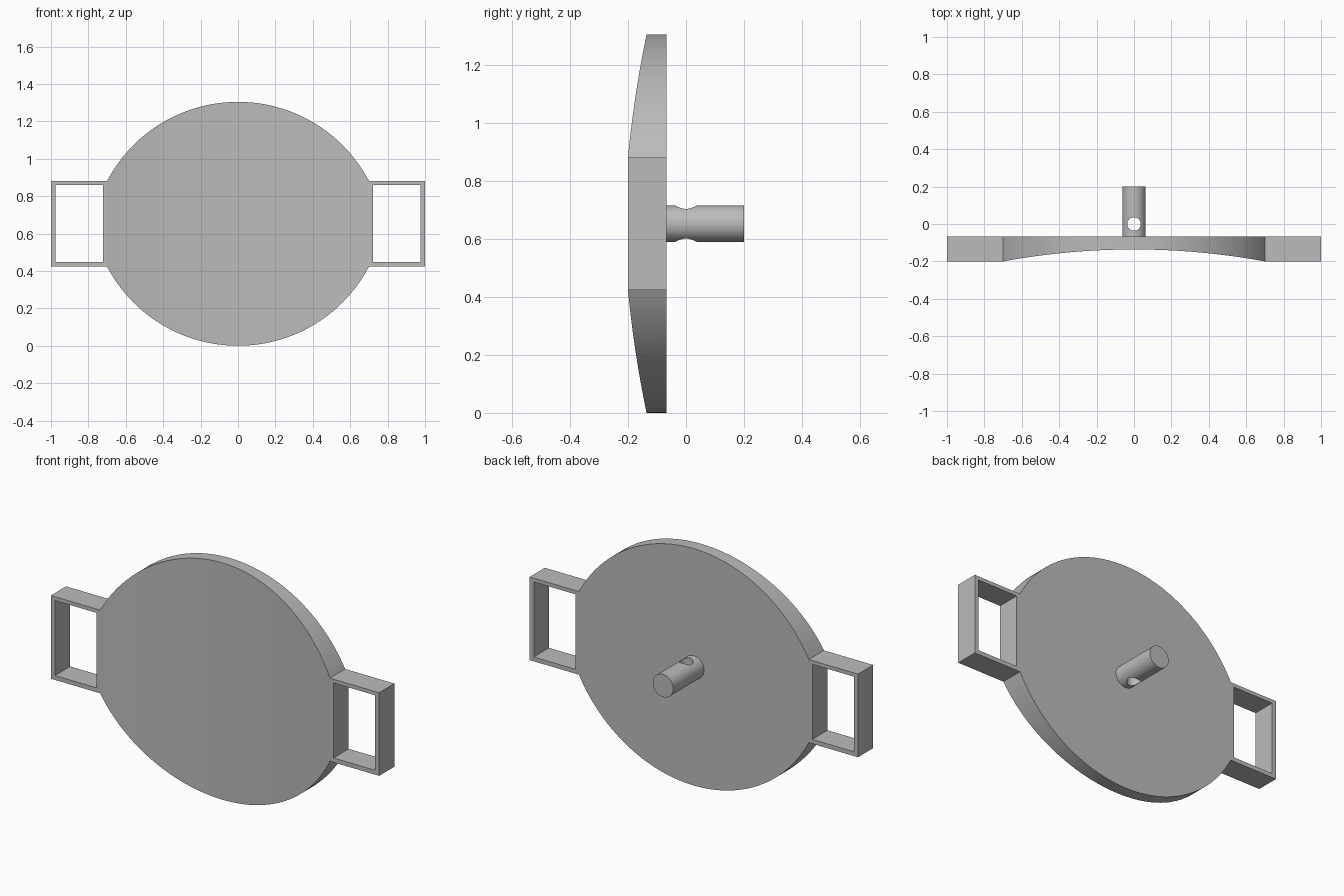
import bpy
import bmesh
import math
from mathutils import Matrix, Vector

if "Cube" in bpy.data.objects:
    bpy.data.objects.remove(bpy.data.objects["Cube"])

MID_Z = 0.652            # height of the plate's centre
BACK_Y = -0.068          # flat back of the plate
EDGE_X, EDGE_H = 0.70, 0.229
TOP_H = 0.652
RIM_R = (EDGE_X ** 2 + TOP_H ** 2 - EDGE_H ** 2 + EDGE_H ** 2 * 2
         - 2 * TOP_H * EDGE_H) / (2 * (TOP_H - EDGE_H))
FACE_SAG = 0.064         # how far the front dishes in at the middle
FRONT_Y = -0.20

grey = bpy.data.materials.new("plain grey")
grey.use_nodes = True
grey.diffuse_color = (0.5, 0.5, 0.5, 1)
grey.node_tree.nodes["Principled BSDF"].inputs["Base Color"].default_value = (0.5, 0.5, 0.5, 1)


def make_object(name, bm):
    bmesh.ops.recalc_face_normals(bm, faces=bm.faces)
    mesh = bpy.data.meshes.new(name)
    bm.to_mesh(mesh)
    bm.free()
    mesh.materials.append(grey)
    obj = bpy.data.objects.new(name, mesh)
    bpy.context.collection.objects.link(obj)
    return obj


def make_box(name, low, high):
    low, high = Vector(low), Vector(high)
    bm = bmesh.new()
    bmesh.ops.create_cube(bm, size=1, matrix=Matrix.Translation((low + high) / 2)
                          @ Matrix.Diagonal((*(high - low), 1)))
    return make_object(name, bm)


def make_rod(name, radius, length, matrix):
    bm = bmesh.new()
    bmesh.ops.create_cone(bm, cap_ends=True, segments=64, radius1=radius,
                          radius2=radius, depth=length, matrix=matrix)
    return make_object(name, bm)


def cut(obj, cutter):
    mod = obj.modifiers.new("cut", 'BOOLEAN')
    mod.operation, mod.solver, mod.object = 'DIFFERENCE', 'EXACT', cutter
    select(obj)
    bpy.ops.object.modifier_apply(modifier=mod.name)
    bpy.data.objects.remove(cutter)


def select(obj):
    bpy.ops.object.select_all(action='DESELECT')
    obj.select_set(True)
    bpy.context.view_layer.objects.active = obj


def smooth(obj):
    select(obj)
    bpy.ops.object.shade_smooth_by_angle(angle=math.radians(25))


# Plate with side lugs: cross-sections lofted along x
def section(x):
    if abs(x) > EDGE_X + 1e-6:
        return EDGE_H, FRONT_Y
    half = math.sqrt(RIM_R ** 2 - x * x) - (RIM_R - TOP_H)
    return half, FRONT_Y + FACE_SAG * (1 - (x / EDGE_X) ** 2)


STEPS = 64
stations = [-1.0] + [EDGE_X * math.sin(math.pi / 2 * (2 * i / STEPS - 1))
                     for i in range(STEPS + 1)] + [1.0]
bm = bmesh.new()
rings = []
for x in stations:
    half, front = section(x)
    rings.append([bm.verts.new((x, y, MID_Z + z)) for y, z in
                  ((front, -half), (BACK_Y, -half), (BACK_Y, half), (front, half))])
for a, b in zip(rings, rings[1:]):
    for i in range(4):
        j = (i + 1) % 4
        bm.faces.new((a[i], a[j], b[j], b[i]))
bm.faces.new(rings[0])
bm.faces.new(rings[-1])
plate = make_object("dished_plate_with_handles", bm)

# Rectangular hand openings
for side in (-1, 1):
    xs = sorted((side * 0.722, side * 0.975))
    cut(plate, make_box("opening_cutter", (xs[0], -0.4, 0.447), (xs[1], 0.1, 0.860)))
smooth(plate)

# Rear peg with a vertical cross hole
peg = make_rod("rear_peg", 0.0625, 0.268,
               Matrix.Translation((0, 0.066, MID_Z)) @ Matrix.Rotation(math.pi / 2, 4, 'X'))
cut(peg, make_rod("hole_cutter", 0.036, 0.4, Matrix.Translation((0, 0, MID_Z))))
smooth(peg)
